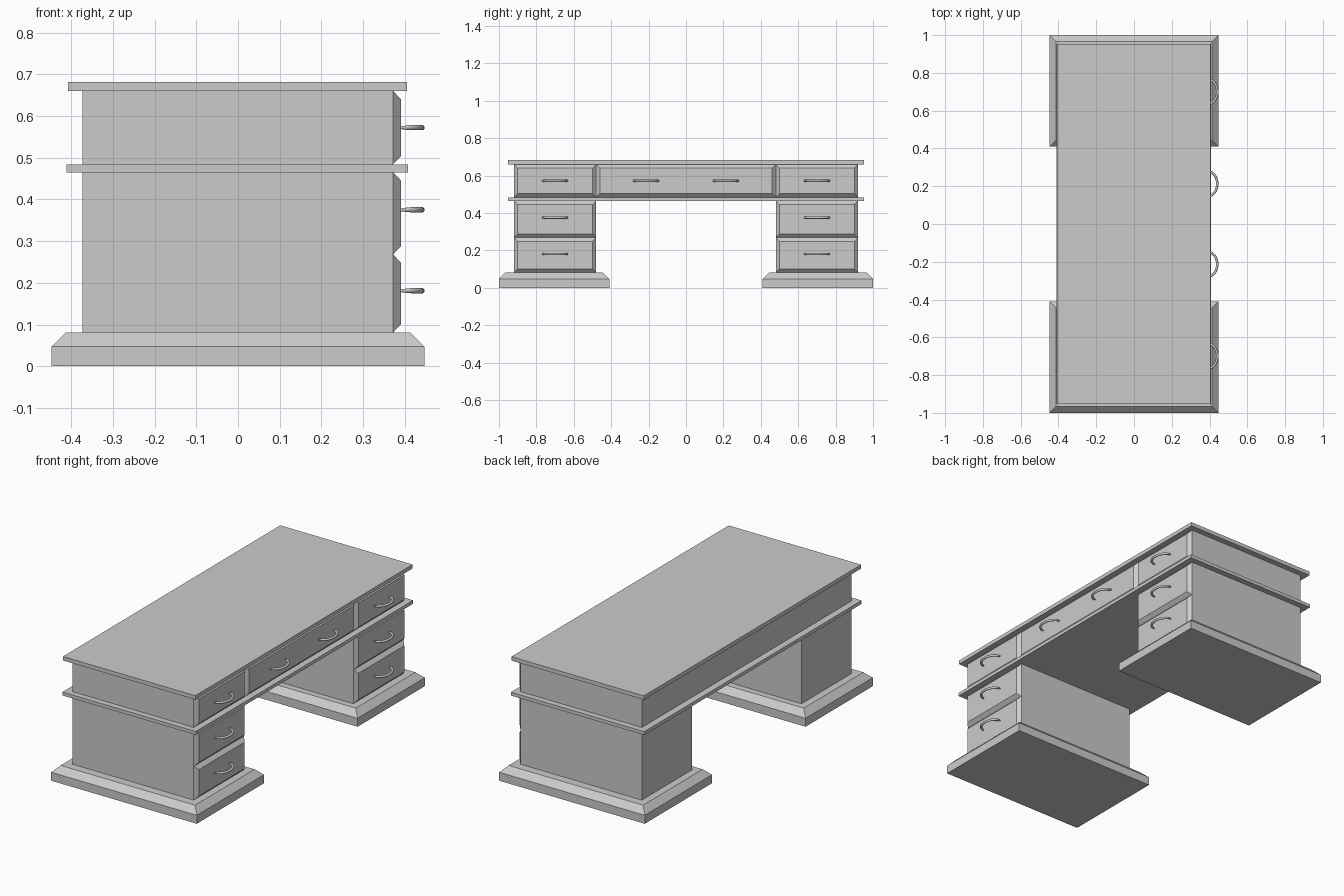
import bpy, bmesh, math
from mathutils import Vector

if "Cube" in bpy.data.objects:
    bpy.data.objects.remove(bpy.data.objects["Cube"])


def mesh_object(name, bm):
    bmesh.ops.recalc_face_normals(bm, faces=bm.faces)
    me = bpy.data.meshes.new(name)
    bm.to_mesh(me)
    bm.free()
    ob = bpy.data.objects.new(name, me)
    bpy.context.collection.objects.link(ob)
    return ob


def loft(name, rings):
    """Capped solid through a list of four-point rings."""
    bm = bmesh.new()
    loops = [[bm.verts.new(p) for p in ring] for ring in rings]
    for a, b in zip(loops, loops[1:]):
        for i in range(4):
            j = (i + 1) % 4
            bm.faces.new((a[i], a[j], b[j], b[i]))
    bm.faces.new(loops[0])
    bm.faces.new(loops[-1])
    return mesh_object(name, bm)


def flat_ring(x0, x1, y0, y1, z):
    return [(x0, y0, z), (x1, y0, z), (x1, y1, z), (x0, y1, z)]


def box(name, x0, x1, y0, y1, z0, z1):
    return loft(name, [flat_ring(x0, x1, y0, y1, z) for z in (z0, z1)])


FRONT = 0.372


def drawer(name, y0, y1, z0, z1):
    """Drawer front with chamfered edges, facing +x."""
    def ring(x, d):
        return [(x, y0 + d, z0 + d), (x, y1 - d, z0 + d),
                (x, y1 - d, z1 - d), (x, y0 + d, z1 - d)]
    return loft(name, [ring(FRONT - 0.005, 0), ring(FRONT, 0), ring(FRONT + 0.019, 0.02)])


def handle(name, y, z, n=16, sides=10):
    """Bowed pull: round bar, thinner where it meets the drawer."""
    bm = bmesh.new()
    loops = []
    for i in range(n + 1):
        t = math.pi * i / n
        c = Vector((0.389 + 0.052 * math.sin(t), y - 0.067 * math.cos(t), z))
        out = Vector((math.sin(t) / 0.052, -math.cos(t) / 0.067, 0)).normalized()
        r = 0.0035 + 0.003 * min(1, math.sin(t) * 2)
        loops.append([bm.verts.new(c + r * (out * math.cos(a) + Vector((0, 0, math.sin(a)))))
                      for a in (2 * math.pi * k / sides for k in range(sides))])
    for a, b in zip(loops, loops[1:]):
        for k in range(sides):
            j = (k + 1) % sides
            bm.faces.new((a[k], a[j], b[j], b[k]))
    bm.faces.new(loops[0])
    bm.faces.new(loops[-1])
    ob = mesh_object(name, bm)
    for p in ob.data.polygons:
        p.use_smooth = len(p.vertices) == 4


# Table top, moulding and the upper case
box("table_top", -0.408, 0.405, -0.953, 0.953, 0.66, 0.682)
box("middle_moulding", -0.411, 0.408, -0.953, 0.953, 0.465, 0.484)
box("upper_case", -0.373, FRONT, -0.92, 0.92, 0.484, 0.66)

# Wide centre drawer with two pulls
drawer("centre_drawer", -0.48, 0.48, 0.484, 0.66)

for s, side in ((-1, "left"), (1, "right")):
    # Stepped plinth and pedestal
    y0, y1 = sorted((s * 0.41, s * 1.0))
    loft(side + "_plinth", [flat_ring(-0.447, 0.447, y0, y1, 0),
                            flat_ring(-0.447, 0.447, y0, y1, 0.047),
                            flat_ring(-0.413, 0.413, y0 + 0.034, y1 - 0.034, 0.081)])
    y0, y1 = sorted((s * 0.48, s * 0.92))
    box(side + "_pedestal", -0.373, FRONT, y0, y1, 0.081, 0.465)
    # Three drawers per side
    for label, z0, z1, hz in (("bottom", 0.081, 0.268, 0.181),
                              ("middle", 0.268, 0.465, 0.375),
                              ("top", 0.484, 0.66, 0.572)):
        drawer(f"{side}_{label}_drawer", y0, y1, z0, z1)
        handle(f"{side}_{label}_handle", s * 0.70, hz)
    handle(side + "_centre_handle", s * 0.213, 0.572)
